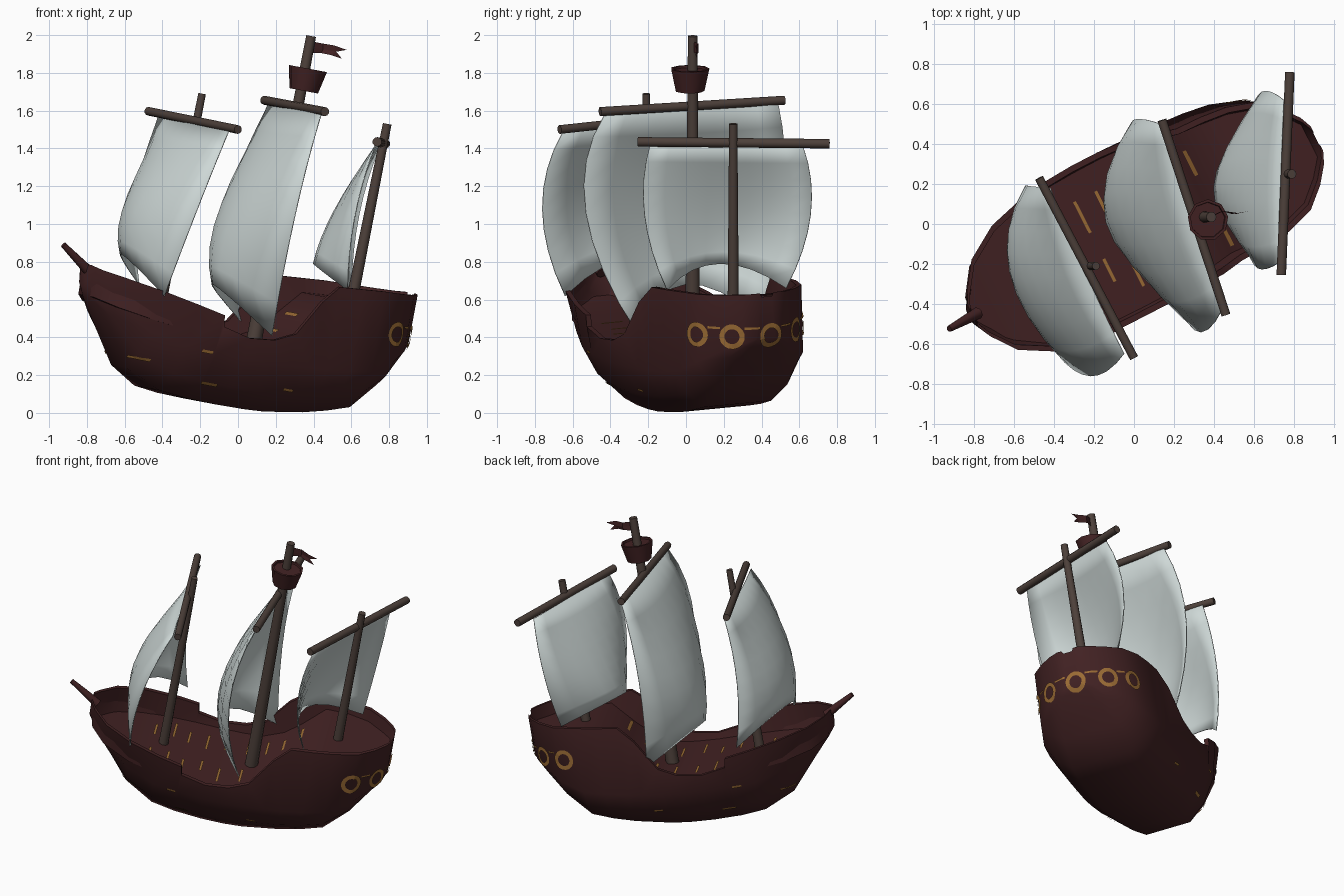
import bpy, bmesh, math, random
from mathutils import Vector, Matrix
from mathutils.bvhtree import BVHTree

if "Cube" in bpy.data.objects:
    bpy.data.objects.remove(bpy.data.objects["Cube"])

random.seed(4)


def material(name, rgb):
    m = bpy.data.materials.new(name)
    m.diffuse_color = (*rgb, 1)
    m.use_nodes = True
    m.node_tree.nodes["Principled BSDF"].inputs["Base Color"].default_value = m.diffuse_color
    return m


BROWN = material("dark_red_wood", (0.055, 0.016, 0.017))
MAST = material("grey_brown_wood", (0.075, 0.052, 0.043))
SAIL = material("sail_cloth", (0.62, 0.69, 0.68))
GOLD = material("gold_paint", (0.33, 0.15, 0.035))

# Ship frame: p runs aft, q to port, r along the raked masts
UP = Vector((0.186, 0, 0.983)).normalized()
AFT = Vector((math.cos(math.radians(27)), math.sin(math.radians(27)), 0))
AFT = (AFT - UP * AFT.dot(UP)).normalized()
SIDE = UP.cross(AFT)
SHIP = Matrix((AFT, SIDE, UP)).transposed().to_4x4()
SHIP = SHIP @ Matrix.Translation((0, 0.02, 0))


def finish(bm, name, mat, angle=40, matrix=None, recalc=True):
    if recalc:
        bmesh.ops.recalc_face_normals(bm, faces=bm.faces)
    me = bpy.data.meshes.new(name)
    bm.to_mesh(me)
    bm.free()
    if matrix:
        me.transform(matrix)
    me.materials.append(mat)
    ob = bpy.data.objects.new(name, me)
    bpy.context.collection.objects.link(ob)
    if angle:
        bpy.ops.object.select_all(action='DESELECT')
        ob.select_set(True)
        bpy.context.view_layer.objects.active = ob
        bpy.ops.object.shade_smooth_by_angle(angle=math.radians(angle))
    return ob


def spar(name, a, b, r1, r2, mat=MAST, sides=10):
    a, b = Vector(a), Vector(b)
    bm = bmesh.new()
    bmesh.ops.create_cone(bm, cap_ends=True, segments=sides, radius1=r1, radius2=r2, depth=(b - a).length)
    rot = (b - a).to_track_quat('Z', 'Y').to_matrix().to_4x4()
    return finish(bm, name, mat, 50, Matrix.Translation((a + b) / 2) @ rot)


# Hull stations: p, keel height, bottom, belly and rim half widths, rim height, deck height
STATIONS = [
    (-1.045, .50, .01, .04, .06, .625, .60), (-1.01, .45, .03, .08, .13, .61, .46),
    (-.915, .34, .06, .20, .255, .59, .43), (-.74, .125, .09, .29, .355, .56, .40),
    (-.55, .040, .15, .355, .40, .525, .38), (-.39, .025, .18, .38, .415, .495, .37),
    (-.38, .025, .18, .38, .415, .435, .37), (-.22, .022, .20, .40, .42, .40, .36),
    (-.07, .025, .21, .405, .42, .415, .36), (.05, .032, .21, .405, .415, .468, .37),
    (.18, .052, .21, .40, .395, .66, .44), (.28, .067, .21, .395, .37, .755, .54),
    (.42, .10, .21, .385, .365, .765, .69), (.555, .14, .20, .365, .35, .775, .70),
    (.70, .285, .18, .315, .305, .78, .70), (.80, .42, .12, .225, .215, .785, .70),
    (.865, .50, .08, .13, .13, .79, .71), (.89, .55, .04, .06, .07, .795, .775)]

bm = bmesh.new()
loops = []
for p, k, b, m, t, rim, deck in STATIONS:
    wall = max(t - .03, .006)
    half = [(max(wall - .01, .004), deck), (wall, rim), (t, rim), (m, (.55 + k) / 2),
            ((b + m) / 2 + .08 * b, k + .2 * (.55 - k)), (b, k)]
    ring = half + [(-q, r) for q, r in reversed(half)]
    loops.append([bm.verts.new((p, q, r)) for q, r in ring])
for A, B in zip(loops, loops[1:]):
    for i in range(len(A)):
        j = (i + 1) % len(A)
        bm.faces.new((A[i], A[j], B[j], B[i]))
bm.faces.new(loops[0])
bm.faces.new(loops[-1])
bmesh.ops.recalc_face_normals(bm, faces=bm.faces)
bmesh.ops.triangulate(bm, faces=bm.faces)
hull_tree = BVHTree.FromBMesh(bm)
finish(bm, "hull", BROWN, 55, SHIP)


# Painted stern rings and band, projected on the hull
def on_hull(angle, du, r, p=.55):
    d = Vector((math.cos(angle), math.sin(angle), 0))
    o = Vector((p, 0, r)) + d * 1.2 + Vector((-d.y, d.x, 0)) * du
    hit, n, _, _ = hull_tree.ray_cast(o, -d)
    return hit + n * .007 if hit else None


def strip(name, pairs):
    bm = bmesh.new()
    rows = [[bm.verts.new(v) for v in pr] for pr in pairs if pr[0] and pr[1]]
    for (a, b), (c, d) in zip(rows, rows[1:]):
        bm.faces.new((a, c, d, b))
    return finish(bm, name, GOLD, 0, SHIP)


for n, deg in enumerate((-66, -32, 4, 40, 72)):
    pairs = []
    for i in range(25):
        t = i * math.tau / 24
        pairs.append([on_hull(math.radians(deg), R * math.cos(t), .565 + R * math.sin(t)) for R in (.04, .066)])
    strip(f"stern_ring_{n}", pairs)
for n, (lo, hi) in enumerate(((-55, -43), (-21, -7), (15, 29), (51, 61))):
    strip(f"stern_band_{n}", [[on_hull(math.radians(lo + (hi - lo) * i / 8), 0, r) for r in (.603, .615)]
                              for i in range(9)])

# Worn gold flecks low on both sides of the hull
for n, (p, r, w) in enumerate(((-.72, .19, .045), (-.43, .29, .03), (-.345, .125, .045), (.1, .17, .03))):
    for side in (-1, 1):
        strip(f"hull_fleck_{n}_{side}", [[on_hull(side * math.pi / 2, 0, r + h, p + w * e) for h in (-.007, .007)]
                                         for e in (-1, -.5, 0, .5, 1)])


# Gold plank seams across the deck
def deck_at(p):
    for s, e in zip(STATIONS, STATIONS[1:]):
        if s[0] <= p <= e[0]:
            return s[6] + (e[6] - s[6]) * (p - s[0]) / (e[0] - s[0]) + .006


for n, p in enumerate((-.62, -.5, -.4, -.28, -.16, -.02, .1, .2, .3)):
    for side in (-1, 1):
        a = random.uniform(.06, .13)
        b = a + random.uniform(.12, .18)
        strip(f"deck_seam_{n}_{side}", [[(p + w, side * a, deck_at(p + w)), (p + w, side * b, deck_at(p + w))]
                                        for w in (-.008, .008)])

# Masts, yards and bowsprit
spar("main_mast", (.075, .035, .33), (.387, .035, 1.995), .042, .026)
spar("fore_mast", (-.445, -.21, .4), (-.19, -.21, 1.69), .032, .02)
spar("mizzen_mast", (.60, .25, .58), (.79, .25, 1.53), .031, .023)
spar("main_yard", (.14, .52, 1.655), (.46, -.455, 1.595), .024, .024)
spar("fore_yard", (-.475, .23, 1.597), (0, -.67, 1.5), .023, .023)
spar("mizzen_yard", (.78, .76, 1.425), (.737, -.255, 1.435), .025, .025)
spar("bowsprit", (-.78, -.445, .74), (-.925, -.525, .89), .03, .016, BROWN, 8)


# Sails: smooth sheets through three rows of three points (port, middle, starboard)
def sail(name, rows, n=8):
    def quad(a, b, c, t):
        return a * (2 * (t - .5) * (t - 1)) + b * (4 * t * (1 - t)) + c * (2 * t * (t - .5))
    P = [[Vector(v) for v in row] for row in rows]
    bm = bmesh.new()
    g = [[bm.verts.new(quad(*[quad(*row, u / n) for row in P], v / n)) for u in range(n + 1)] for v in range(n + 1)]
    for v in range(n):
        for u in range(n):
            bm.faces.new((g[v][u], g[v][u + 1], g[v + 1][u + 1], g[v + 1][u]))
    ob = finish(bm, name, SAIL, 60)
    mod = ob.modifiers.new("cloth", 'SOLIDIFY')
    mod.thickness = .006
    mod.offset = 0


sail("fore_sail", [[(-.42, .18, 1.57), (-.245, -.24, 1.53), (-.05, -.65, 1.49)],
                   [(-.53, .19, 1.13), (-.55, -.27, 1.15), (-.215, -.76, 1.08)],
                   [(-.525, .19, .68), (-.615, -.22, .84), (-.39, -.64, .62)]])
sail("main_sail", [[(.16, .49, 1.63), (.295, .03, 1.62), (.44, -.43, 1.58)],
                   [(0, .52, 1.12), (-.06, .03, 1.10), (.305, -.53, 1.06)],
                   [(.02, .41, .48), (-.13, 0, .68), (.18, -.25, .41)]])
sail("mizzen_sail", [[(.75, .62, 1.41), (.735, .22, 1.42), (.73, -.19, 1.42)],
                     [(.64, .66, 1.05), (.51, .22, 1.07), (.62, -.22, 1.05)],
                     [(.60, .53, .66), (.40, .18, .79), (.58, -.10, .65)]])

# Crow's nest: flared tub
bm = bmesh.new()
prof = [(.078, 0), (.104, .12), (.09, .12), (.088, .108)]
rings = [[bm.verts.new((R * math.cos(i * math.tau / 9), R * math.sin(i * math.tau / 9), z)) for i in range(9)]
         for R, z in prof]
for A, B in zip(rings, rings[1:]):
    for i in range(9):
        bm.faces.new((A[i], A[(i + 1) % 9], B[(i + 1) % 9], B[i]))
bm.faces.new(rings[0])
bm.faces.new(rings[-1])
tilt = UP.to_track_quat('Z', 'Y').to_matrix().to_4x4()
finish(bm, "crows_nest", BROWN, 45, Matrix.Translation((.348, .02, 1.705)) @ tilt)

# Swallow-tailed pennant with a slight wave
bm = bmesh.new()
top = [(.385, .035, 1.968), (.45, .065, 1.955), (.51, .05, 1.945), (.575, .065, 1.922)]
mid = [(.380, .035, 1.935), (.45, .065, 1.925), (.52, .055, 1.912)]
low = [(.375, .035, 1.905), (.44, .065, 1.905), (.49, .05, 1.895), (.55, .06, 1.875)]
T, M, L = ([bm.verts.new(v) for v in r] for r in (top, mid, low))
for R in (T, L):
    for i in range(2):
        bm.faces.new((R[i], R[i + 1], M[i + 1], M[i]))
    bm.faces.new((R[2], R[3], M[2]))
finish(bm, "pennant", BROWN, 0)
